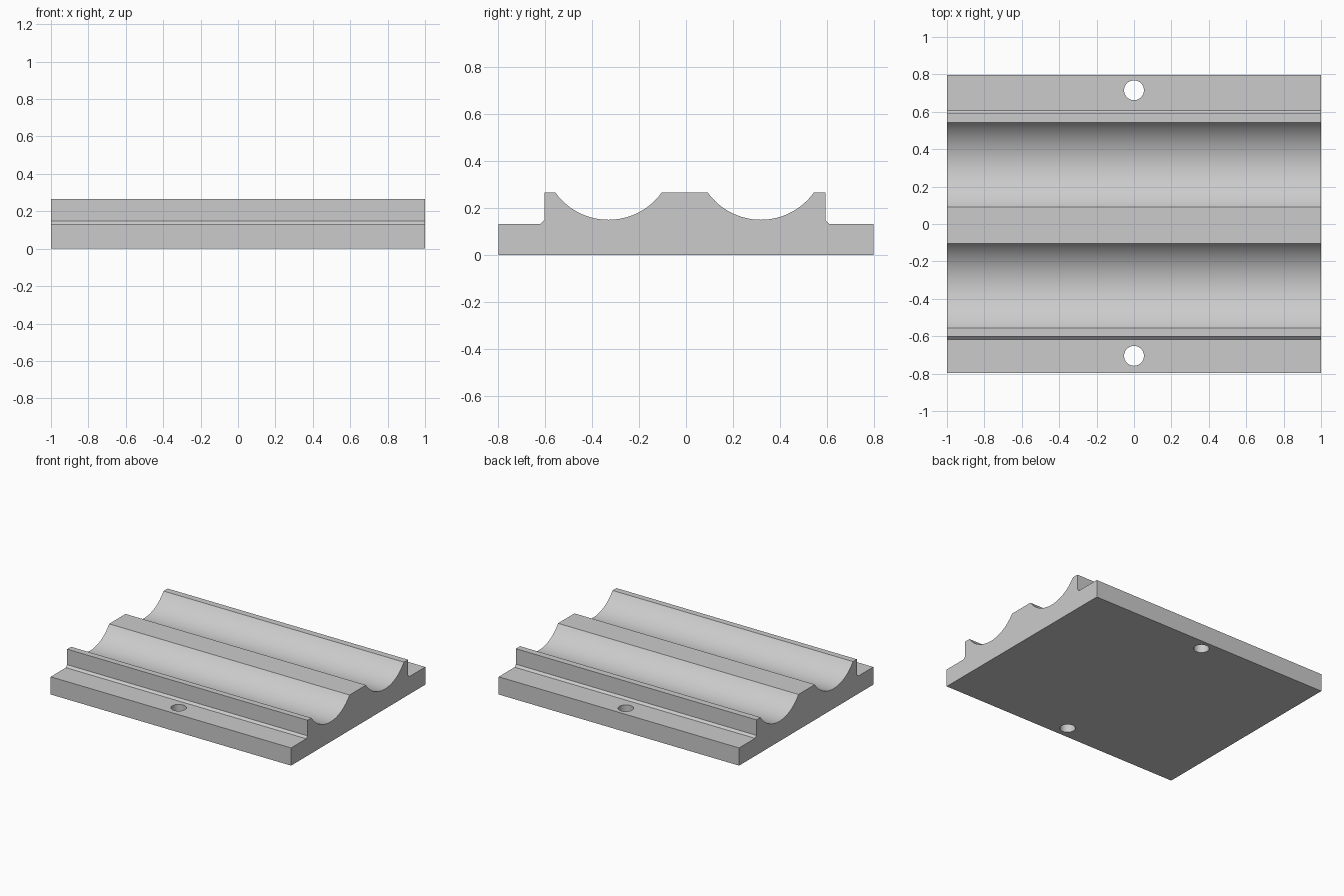
import bpy
import bmesh
from math import asin, sin, cos, radians

default = bpy.data.objects.get("Cube")
if default:
    bpy.data.objects.remove(default, do_unlink=True)

# Single grey material
grey = bpy.data.materials.new("light grey")
grey.use_nodes = True
colour = (0.6, 0.6, 0.6, 1)
grey.diffuse_color = colour
grey.node_tree.nodes["Principled BSDF"].inputs["Base Color"].default_value = colour

HALF_LENGTH = 1.0
BASE_Z, TOP_Z, GROOVE_Z = 0.133, 0.266, 0.15
FRONT, BACK = -0.797, 0.797
CHAMFER = 0.016


def groove(start, end, steps=32):
    """Circular trough between two y positions on the top face."""
    half, depth = (end - start) / 2, TOP_Z - GROOVE_Z
    radius = (half ** 2 + depth ** 2) / (2 * depth)
    sweep = asin(half / radius)
    angles = [sweep * (2 * i / steps - 1) for i in range(steps + 1)]
    return [((start + end) / 2 + radius * sin(a),
             GROOVE_Z + radius * (1 - cos(a))) for a in angles]


# Cross-section (y, z) from front to back
wall_front, wall_back = -0.601, 0.592
profile = [
    (FRONT, 0), (FRONT, BASE_Z),
    (wall_front - CHAMFER, BASE_Z), (wall_front, BASE_Z + CHAMFER),
    (wall_front, TOP_Z),
    *groove(-0.555, -0.103),
    *groove(0.092, 0.543),
    (wall_back, TOP_Z), (wall_back, BASE_Z + CHAMFER),
    (wall_back + CHAMFER, BASE_Z), (BACK, BASE_Z), (BACK, 0),
]

# Extrude the cross-section along x
bm = bmesh.new()
end_face = bm.faces.new([bm.verts.new((-HALF_LENGTH, y, z)) for y, z in profile])
extruded = bmesh.ops.extrude_face_region(bm, geom=[end_face])["geom"]
moved = [v for v in extruded if isinstance(v, bmesh.types.BMVert)]
bmesh.ops.translate(bm, vec=(2 * HALF_LENGTH, 0, 0), verts=moved)
bmesh.ops.recalc_face_normals(bm, faces=bm.faces)
mesh = bpy.data.meshes.new("grooved_block")
bm.to_mesh(mesh)
bm.free()
block = bpy.data.objects.new("grooved_block", mesh)
bpy.context.collection.objects.link(block)
mesh.materials.append(grey)

# Screw holes through both flanges
for name, y in (("front", -0.705), ("back", 0.715)):
    bpy.ops.mesh.primitive_cylinder_add(vertices=48, radius=0.053, depth=0.5,
                                        location=(0, y, 0.06))
    cutter = bpy.context.object
    cutter.name = name + "_hole_cutter"
    cutter.hide_render = True
    cutter.data.materials.append(grey)
    bpy.ops.object.select_all(action="DESELECT")
    block.select_set(True)
    bpy.context.view_layer.objects.active = block
    cut = block.modifiers.new(name + "_hole", "BOOLEAN")
    cut.operation, cut.solver, cut.object = "DIFFERENCE", "EXACT", cutter
    bpy.ops.object.modifier_apply(modifier=cut.name)
    bpy.data.objects.remove(cutter, do_unlink=True)

bpy.ops.object.shade_smooth_by_angle(angle=radians(30))
